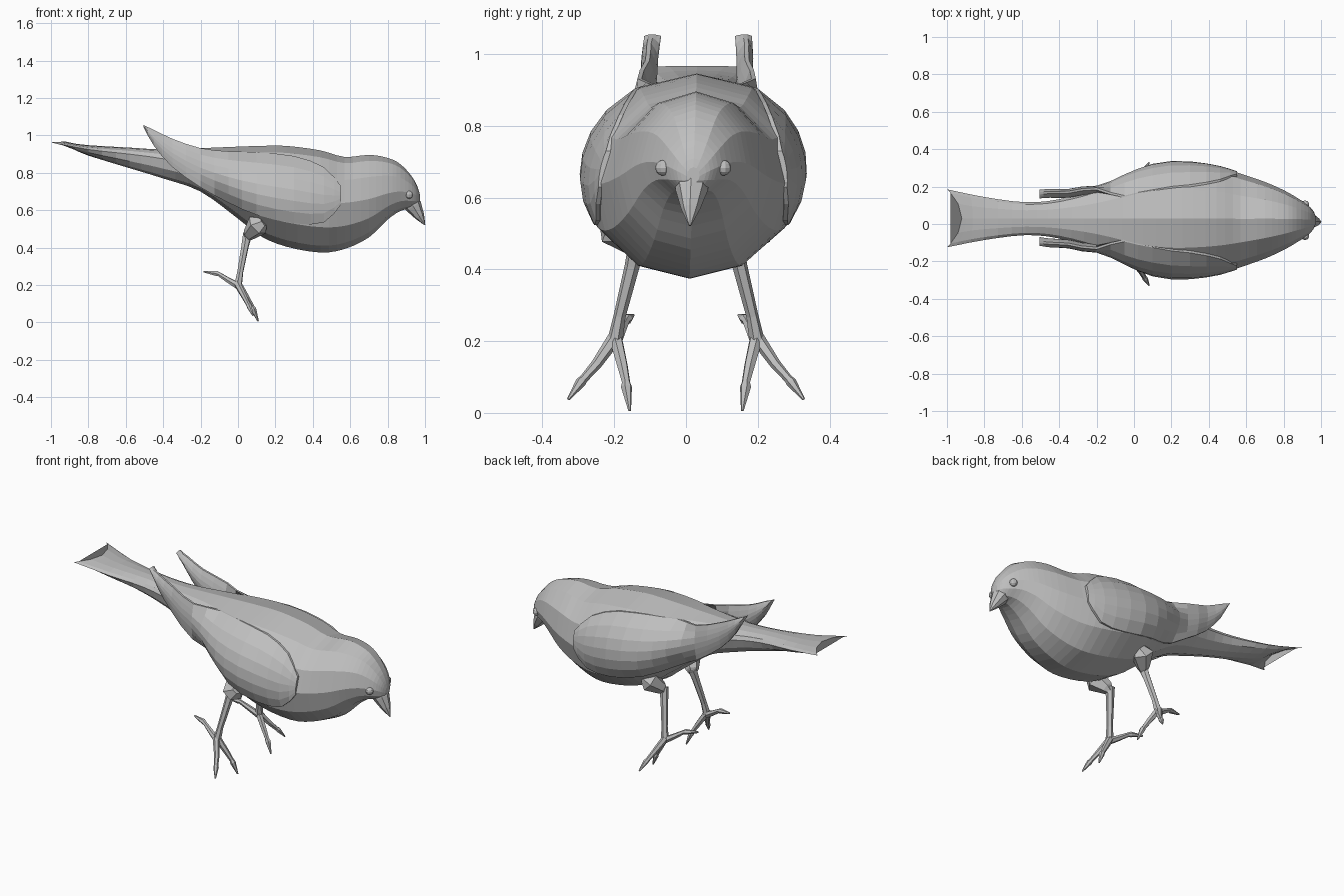
import bpy, bmesh, math
from mathutils import Vector

cube = bpy.data.objects.get("Cube")
if cube:
    bpy.data.objects.remove(cube, do_unlink=True)

SIDES = 12
CENTRE_Y = 0.02

grey = bpy.data.materials.new("plain_grey")
grey.use_nodes = True
grey.diffuse_color = (0.52, 0.52, 0.52, 1)
grey.node_tree.nodes["Principled BSDF"].inputs["Base Color"].default_value = grey.diffuse_color


def loft(name, rings):
    """Skin closed rings of equal length and cap both ends."""
    bm = bmesh.new()
    loops = [[bm.verts.new(p) for p in ring] for ring in rings]
    for a, b in zip(loops, loops[1:]):
        for i in range(len(a)):
            j = (i + 1) % len(a)
            bm.faces.new((a[i], a[j], b[j], b[i]))
    bm.faces.new(loops[0])
    bm.faces.new(loops[-1])
    bmesh.ops.recalc_face_normals(bm, faces=bm.faces)
    mesh = bpy.data.meshes.new(name)
    bm.to_mesh(mesh)
    bm.free()
    mesh.materials.append(grey)
    obj = bpy.data.objects.new(name, mesh)
    bpy.context.collection.objects.link(obj)
    return obj


def tube(name, points, radii, sides=6):
    """Tapered faceted tube along a path."""
    points = [Vector(p) for p in points]
    rings = []
    for i, (p, r) in enumerate(zip(points, radii)):
        along = points[min(i + 1, len(points) - 1)] - points[max(i - 1, 0)]
        turn = along.to_track_quat('Z', 'Y')
        angles = [math.tau * k / sides for k in range(sides)]
        rings.append([p + turn @ Vector((r * math.cos(a), r * math.sin(a), 0)) for a in angles])
    return loft(name, rings)


def smooth_rows(rows, steps):
    """Catmull-Rom interpolation between profile rows."""
    result = []
    last = len(rows) - 1
    for i in range(last):
        group = (rows[max(i - 1, 0)], rows[i], rows[i + 1], rows[min(i + 2, last)])
        for s in range(steps):
            t = s / steps
            result.append(tuple(
                b + t * (c - a) / 2 + t * t * (a - 2.5 * b + 2 * c - d / 2)
                + t * t * t * (1.5 * (b - c) + (d - a) / 2)
                for a, b, c, d in zip(*group)))
    result.append(rows[last])
    return result


def lean(z):
    return CENTRE_Y + (z - 0.66) * 0.035


# Body profile from tail to face: x, top, widest height, bottom, half width
profile = smooth_rows([
    (-1, .967, .963, .959, .155),
    (-.8, .948, .925, .892, .115),
    (-.58, .935, .9, .825, .088),
    (-.4, .925, .875, .77, .105),
    (-.2, .932, .83, .7, .165),
    (0, .94, .74, .555, .26),
    (.12, .944, .69, .462, .3),
    (.26, .944, .665, .405, .312),
    (.44, .92, .645, .374, .29),
    (.57, .885, .64, .393, .25),
    (.7, .896, .66, .455, .205),
    (.8, .88, .69, .55, .16),
    (.87, .845, .7, .597, .12),
    (.93, .78, .69, .61, .08),
    (.96, .725, .675, .622, .047),
    (.972, .685, .66, .64, .018)], 3)


def body_ring(row):
    x, top, mid, bottom, width = row
    notch = max(0, -x - 0.85) * 0.53
    ring = []
    for k in range(SIDES):
        a = math.tau * k / SIDES
        s = math.sin(a)
        z = mid + s * (top - mid if s > 0 else mid - bottom)
        ring.append((x + notch * s * s, lean(z) + width * math.cos(a), z))
    return ring


def body_width(x, z):
    """Half width of the body at a given station and height."""
    for a, b in zip(profile, profile[1:]):
        if a[0] <= x <= b[0]:
            t = (x - a[0]) / (b[0] - a[0])
            _, top, mid, bottom, width = [p + t * (q - p) for p, q in zip(a, b)]
            h = (z - mid) / (top - mid if z > mid else mid - bottom)
            return width * math.sqrt(max(0, 1 - h * h))
    return 0


loft("body", [body_ring(row) for row in profile])

# Beak
tube("beak", [(.905, .017, .67), (.94, .016, .62), (.972, .013, .567), (.999, .011, .522)],
     (.052, .045, .026, .003), 8)

# Wing stations from shoulder to tip: x, lower edge, upper edge, least half width
wing_rows = smooth_rows([
    (.55, .63, .73, 0),
    (.46, .535, .83, 0),
    (.3, .53, .89, 0),
    (.1, .575, .91, 0),
    (-.05, .64, .915, .1),
    (-.2, .722, .932, .165),
    (-.35, .83, .982, .145),
    (-.45, .945, 1.03, .142),
    (-.505, 1.045, 1.055, .136)], 2)


def wing_ring(row, side):
    x, low, high, least = row
    outer, inner = [], []
    for k in range(7):
        z = low + (high - low) * k / 6
        bulge = math.sin(math.pi * k / 6)
        y = max(body_width(x, z) + 0.006, least + 0.014 * bulge)
        outer.append((x, lean(z) + side * y, z))
        inner.append((x, lean(z) + side * (y - 0.012 - 0.035 * bulge), z))
    return outer + inner[::-1]


for side, label in ((-1, "front"), (1, "back")):
    loft(label + "_wing", [wing_ring(row, side) for row in wing_rows])

    # Eye
    bpy.ops.mesh.primitive_uv_sphere_add(segments=10, ring_count=6, radius=0.022,
                                         location=(.915, CENTRE_Y + side * .084, .683))
    eye = bpy.context.object
    eye.name = label + "_eye"
    eye.data.materials.append(grey)

    # Thigh, shank and toes, given for the +y side
    limbs = {
        "thigh": ([(.135, .2, .54), (.105, .19, .52), (.06, .145, .47), (.048, .137, .447)],
                  (.03, .062, .036, .018)),
        "shank": ([(.052, .135, .475), (.038, .15, .41), (.012, .185, .27), (0, .199, .195)],
                  (.026, .021, .017, .022)),
        "inner_toe": ([(-.005, .198, .215), (.045, .178, .135), (.075, .167, .085),
                       (.082, .166, .072), (.108, .157, .006)],
                      (.02, .016, .012, .016, .004)),
        "outer_toe": ([(-.005, .198, .21), (.035, .25, .135), (.055, .285, .095),
                       (.06, .293, .086), (.08, .328, .038)],
                      (.02, .015, .012, .015, .004)),
        "back_toe": ([(.01, .2, .19), (-.045, .185, .222), (-.1, .168, .257),
                      (-.115, .163, .262), (-.183, .148, .272)],
                     (.02, .016, .012, .015, .005)),
    }
    for part, (path, radii) in limbs.items():
        tube(label + "_" + part, [(x, side * y, z) for x, y, z in path], radii)
